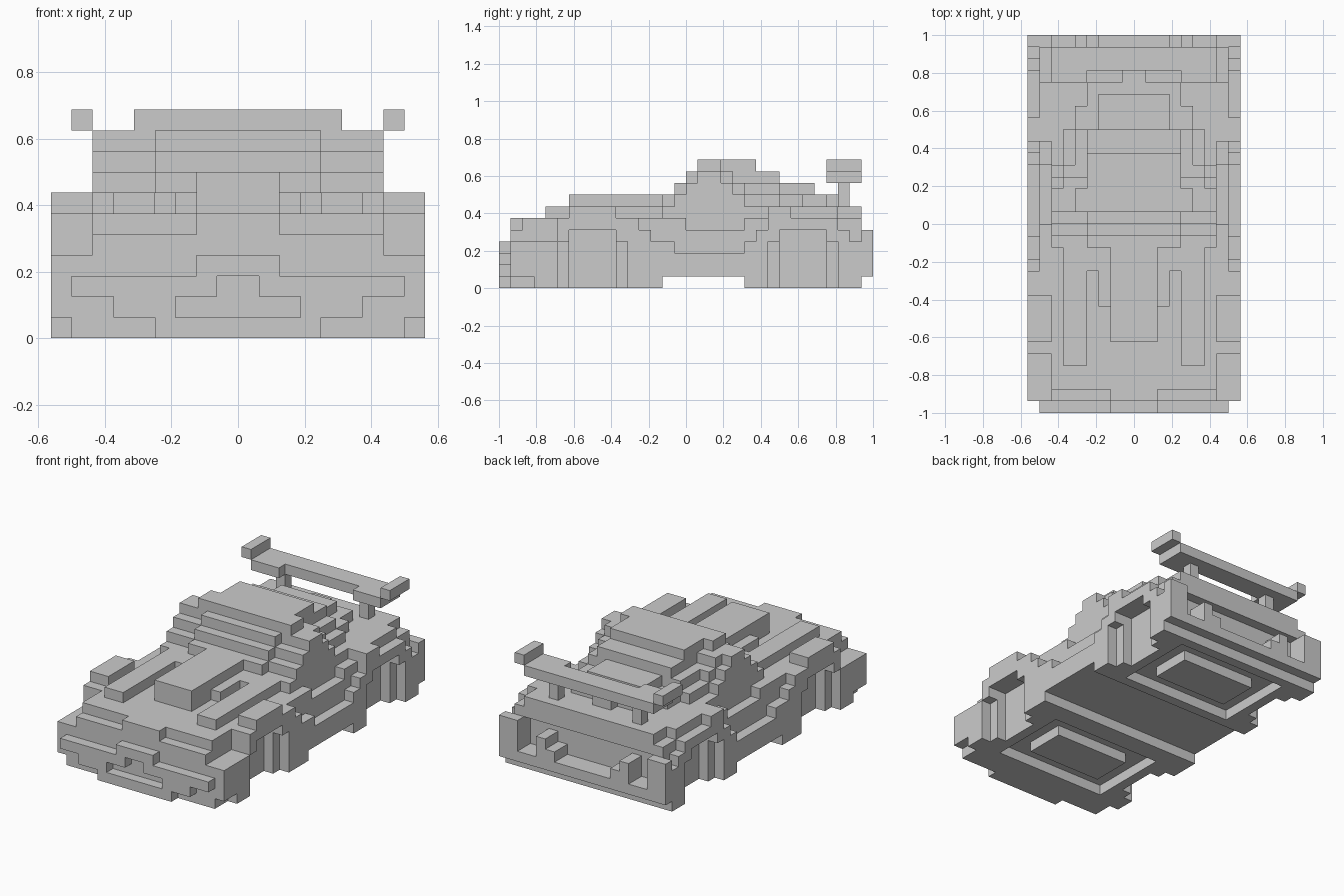
import bpy, bmesh

cube = bpy.data.objects.get("Cube")
if cube:
    bpy.data.objects.remove(cube)

U = 1 / 16  # edge of one block
gray = bpy.data.materials.new("plain_gray")
gray.use_nodes = True
gray.diffuse_color = (0.6, 0.6, 0.6, 1)
gray.node_tree.nodes["Principled BSDF"].inputs["Base Color"].default_value = (0.6, 0.6, 0.6, 1)

parts = {}


def cells(x, y, z):
    """Blocks in a range, mirrored left to right; x counts out from the middle."""
    return {(i, j, k) for a in range(*x) for i in (a, -1 - a)
            for j in range(*y) for k in range(*z)}


def add(name, x, y, z):
    parts.setdefault(name, set()).update(cells(x, y, z))


def cut(name, x, y, z):
    parts[name] -= cells(x, y, z)


def layers(name, z, outline):
    """One layer made of strips: half width, start, end."""
    for half, y0, y1 in outline:
        add(name, (0, half), (y0, y1), (z, z + 1))


# lower body, sills and floor
add("body", (0, 9), (-15, 15), (1, 3))
add("body", (0, 8), (-15, -2), (0, 1))
add("body", (8, 9), (-13, -2), (0, 1))
add("body", (0, 9), (5, 15), (0, 1))
layers("body", 3, [(9, -15, -1), (8, -1, 5), (9, 5, 15)])
layers("body", 4, [(7, -15, -11), (9, -11, -3), (8, -3, 6), (9, 6, 14), (8, 14, 15)])
layers("body", 5, [(2, -15, -14), (7, -14, -11), (9, -11, -4), (8, -4, 0),
                   (7, 0, 5), (8, 5, 7), (9, 7, 13), (8, 13, 15)])
layers("body", 6, [(7, -2, 7), (9, 7, 9), (8, 9, 13), (7, 13, 15)])

# front fender crowns and hood bulges
add("front_fender_crown", (7, 9), (-10, -6), (6, 7))
add("hood_bulge", (4, 6), (-12, -2), (6, 7))
add("hood_bulge", (3, 4), (-4, -2), (6, 7))
add("hood_bulge", (2, 3), (-7, -2), (6, 7))
add("hood_centre", (0, 2), (-10, -1), (6, 8))
add("hood_centre", (2, 4), (-2, -1), (6, 8))

# bumper with stepped lower edge and grille recess
add("front_bumper", (0, 8), (-16, -15), (2, 3))
add("front_bumper", (0, 6), (-16, -15), (1, 2))
add("front_bumper", (0, 4), (-16, -15), (0, 1))
add("front_bumper", (0, 2), (-16, -15), (3, 4))
cut("front_bumper", (0, 3), (-16, -15), (1, 2))
cut("front_bumper", (0, 1), (-16, -15), (2, 3))

# cabin, narrowing toward the tail, windshield raised in the middle
layers("cabin", 7, [(7, -1, 5), (6, 5, 8), (5, 8, 10), (4, 10, 12), (1, 12, 13)])
layers("cabin", 8, [(4, -1, 0), (7, 0, 4), (6, 4, 5), (5, 5, 8), (3, 8, 11)])
layers("cabin", 9, [(4, 0, 1), (7, 1, 3), (6, 3, 4), (4, 4, 8)])
layers("roof", 10, [(5, 1, 3), (4, 3, 6)])

# wheel arches stepping inward, with the wheel as their inner face
for name, mid in (("front_wheel", -8), ("rear_wheel", 10)):
    cut("body", (8, 9), (mid - 3, mid + 3), (0, 4))
    cut("body", (7, 9), (mid - 2, mid + 2), (0, 5))
    cut("body", (6, 7), (mid - 2, mid + 2), (0, 4))
    add(name, (6, 7), (mid - 2, mid + 2), (0, 4))

# underside recesses with a raised island
for y0, y1 in ((-12, -4), (6, 14)):
    cut("body", (0, 6), (y0, y1), (0, 1))
    add("under_plate", (0, 4), (y0 + 2, y1 - 2), (0, 1))

# rear panel and bumper
cut("body", (0, 7), (14, 15), (2, 5))
add("rear_bumper", (0, 9), (15, 16), (1, 2))
add("rear_bumper", (7, 9), (15, 16), (1, 5))
add("rear_bumper", (4, 5), (14, 16), (2, 4))
add("rear_lamp", (3, 4), (14, 16), (2, 3))

# wing on two posts with raised end caps
add("wing_post", (4, 5), (13, 14), (7, 9))
add("wing_bar", (0, 7), (13, 15), (9, 10))
add("wing_bar", (4, 7), (12, 13), (9, 10))
add("wing_end_cap", (7, 8), (12, 15), (10, 11))

# skin each part, leaving out faces buried against other blocks
solid = set().union(*parts.values())
for name, blocks in parts.items():
    bm = bmesh.new()
    verts = {}

    def vert(p):
        if p not in verts:
            verts[p] = bm.verts.new([c * U for c in p])
        return verts[p]

    for block in sorted(blocks):
        for axis in range(3):
            b, c = (axis + 1) % 3, (axis + 2) % 3
            for side in (0, 1):
                near = list(block)
                near[axis] += 2 * side - 1
                if tuple(near) in solid:
                    continue
                ring = []
                for db, dc in ((0, 0), (1, 0), (1, 1), (0, 1)):
                    p = list(block)
                    p[axis] += side
                    p[b] += db
                    p[c] += dc
                    ring.append(vert(tuple(p)))
                bm.faces.new(ring if side else ring[::-1])
    bmesh.ops.dissolve_limit(bm, angle_limit=0.01, verts=bm.verts[:], edges=bm.edges[:])
    mesh = bpy.data.meshes.new(name)
    bm.to_mesh(mesh)
    bm.free()
    mesh.materials.append(gray)
    bpy.context.collection.objects.link(bpy.data.objects.new(name, mesh))
